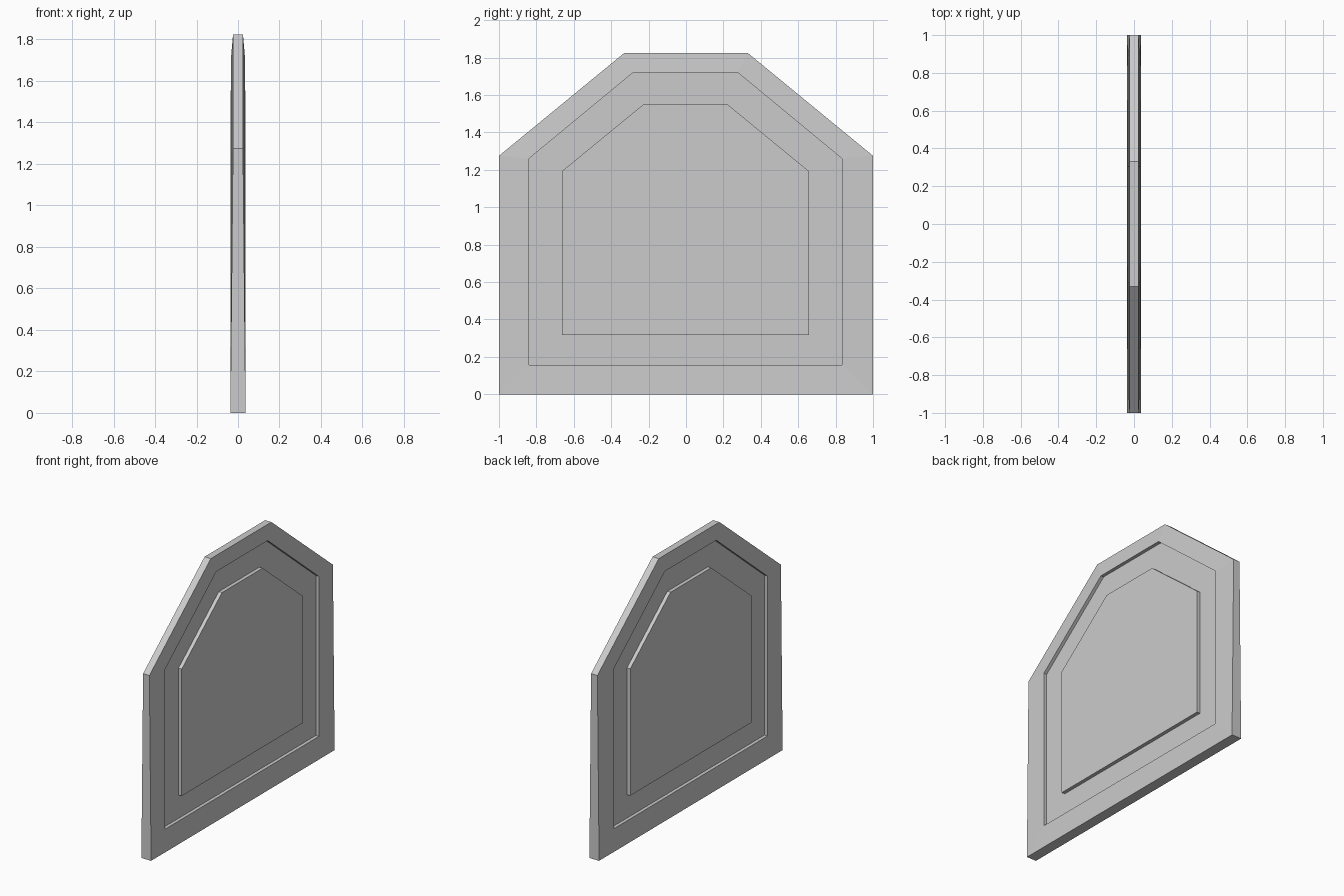
import bpy, bmesh

if "Cube" in bpy.data.objects:
    bpy.data.objects.remove(bpy.data.objects["Cube"])


def outline(half_width, bottom, shoulder, top, half_top, shift=0.0):
    """Six-sided arched panel outline in the YZ plane."""
    w, t = half_width, half_top
    pts = [(-w, bottom), (w, bottom), (w, shoulder), (t, top), (-t, top), (-w, shoulder)]
    return [(y + shift, z) for y, z in pts]


outer = outline(1.0, 0.0, 1.275, 1.825, 0.33)
frame = outline(0.837, 0.157, 1.26, 1.72, 0.28, -0.003)
panel = outline(0.66, 0.318, 1.193, 1.553, 0.221, -0.003)

# Rim is thicker at the foot than at the shoulders and top
rim_depth = [0.037, 0.037, 0.024, 0.024, 0.024, 0.024]
floor = 0.01
layers = [
    (outer, rim_depth),
    (frame, [0.033] * 6),   # inner edge of the frame
    (frame, [floor] * 6),   # groove floor, outer side
    (panel, [floor] * 6),   # groove floor, inner side
    (panel, [0.035] * 6),   # raised centre panel
]

bm = bmesh.new()


def bridge(a, b):
    for i in range(6):
        j = (i + 1) % 6
        bm.faces.new((a[i], a[j], b[j], b[i]))


# Both faces of the panel, mirrored about x = 0
rims = []
for side in (1, -1):
    loops = [[bm.verts.new((side * d, y, z)) for (y, z), d in zip(pts, depth)]
             for pts, depth in layers]
    for a, b in zip(loops, loops[1:]):
        bridge(a, b)
    bm.faces.new(loops[-1])
    rims.append(loops[0])

# Outer edge
bridge(*rims)
bmesh.ops.recalc_face_normals(bm, faces=bm.faces)

mesh = bpy.data.meshes.new("arched_panel")
bm.to_mesh(mesh)
bm.free()
obj = bpy.data.objects.new("arched_panel", mesh)
bpy.context.collection.objects.link(obj)
